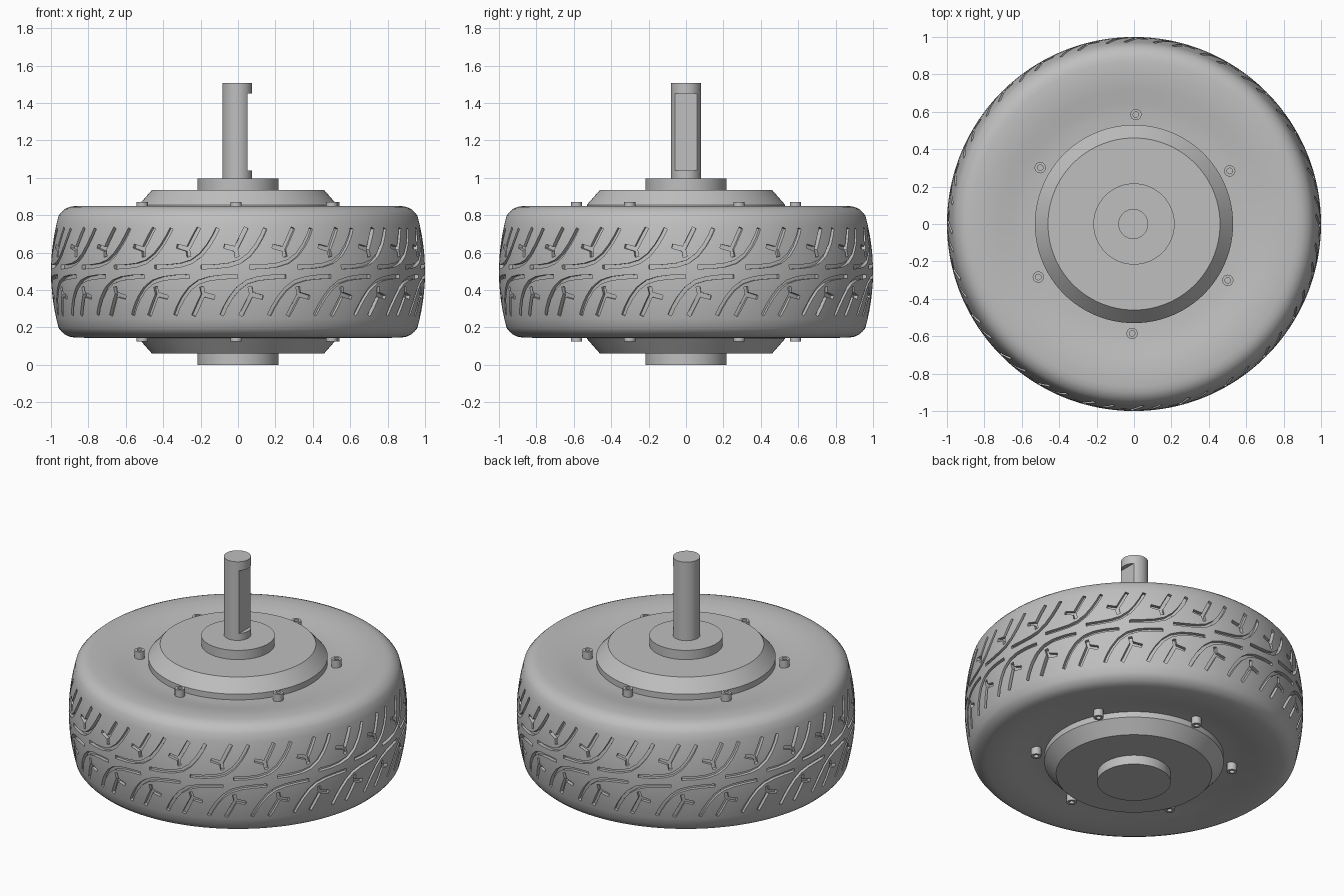
import bpy, bmesh, math
from mathutils import Vector

if "Cube" in bpy.data.objects:
    bpy.data.objects.remove(bpy.data.objects["Cube"])

MID = 0.4975          # height of the wheel's middle plane
REPEATS = 24          # tread pattern repeats
DEPTH = 0.022         # groove depth
TONE = (0.52, 0.52, 0.52, 1)

grey = bpy.data.materials.new("light_grey")
grey.use_nodes = True
grey.diffuse_color = TONE
grey.node_tree.nodes["Principled BSDF"].inputs["Base Color"].default_value = TONE


def finish(name, bm, location=(0, 0, MID)):
    bmesh.ops.remove_doubles(bm, verts=bm.verts, dist=1e-5)
    bmesh.ops.recalc_face_normals(bm, faces=bm.faces)
    mesh = bpy.data.meshes.new(name)
    bm.to_mesh(mesh)
    bm.free()
    obj = bpy.data.objects.new(name, mesh)
    bpy.context.collection.objects.link(obj)
    obj.location = location
    mesh.materials.append(grey)
    return obj


def smooth(obj):
    bpy.ops.object.select_all(action='DESELECT')
    obj.select_set(True)
    bpy.context.view_layer.objects.active = obj
    bpy.ops.object.shade_smooth_by_angle(angle=math.radians(32))


def carve(obj, cutter):
    cutter.hide_render = True
    cut = obj.modifiers.new("carve", 'BOOLEAN')
    cut.operation = 'DIFFERENCE'
    cut.solver = 'EXACT'
    cut.use_self = True
    cut.object = cutter
    bpy.context.view_layer.objects.active = obj
    bpy.ops.object.modifier_apply(modifier=cut.name)
    bpy.data.objects.remove(cutter)


def lathe(name, profile, segments, location=(0, 0, MID), closed=False):
    # closed profiles make a ring, open ones start and end on the axis
    bm = bmesh.new()
    rings = []
    for r, z in profile:
        if r == 0:
            rings.append([bm.verts.new((0, 0, z))] * segments)
        else:
            rings.append([bm.verts.new((r * math.cos(math.tau * i / segments),
                                        r * math.sin(math.tau * i / segments), z))
                          for i in range(segments)])
    pairs = list(zip(rings, rings[1:])) + ([(rings[-1], rings[0])] if closed else [])
    for a, b in pairs:
        for i in range(segments):
            j = (i + 1) % segments
            bm.faces.new(dict.fromkeys((a[i], a[j], b[j], b[i])))
    return finish(name, bm, location)


def mirrored(half):
    return half + [(r, -z) for r, z in reversed(half)]


def crown(z):
    return 1 - 0.45 * z * z


# Tyre body: dished sidewalls, rounded shoulders and a crowned tread
side = [(0.5, 0.32), (0.58, 0.322), (0.65, 0.33), (0.72, 0.344), (0.8, 0.353),
        (0.87, 0.352), (0.9, 0.347), (0.925, 0.336), (0.943, 0.32)]
tread = [(crown(z), z) for z in (0.3 - 0.05 * i for i in range(13))]
tyre = lathe("tyre", side + tread + [(r, -z) for r, z in reversed(side)], 192, closed=True)


# Tread grooves: flat outlines wrapped around the crown and cut away
def wrap(p, turn, flip, outer):
    angle = turn + flip * p.x - math.pi / 2
    z = flip * p.y
    r = 1.04 if outer else crown(z) - DEPTH
    return r * math.cos(angle), r * math.sin(angle), z


def add_prism(bm, outline, cells, turn, flip):
    low = [bm.verts.new(wrap(p, turn, flip, False)) for p in outline]
    high = [bm.verts.new(wrap(p, turn, flip, True)) for p in outline]
    for cell in cells:
        bm.faces.new([low[i] for i in reversed(cell)])
        bm.faces.new([high[i] for i in cell])
    for i in range(len(outline)):
        j = (i + 1) % len(outline)
        bm.faces.new((low[i], low[j], high[j], high[i]))


def ribbon(path, width):
    pts = [Vector(p) for p in path]
    left, right = [], []
    for i, p in enumerate(pts):
        d = (pts[min(i + 1, len(pts) - 1)] - pts[max(i - 1, 0)]).normalized()
        n = Vector((-d.y, d.x)) * width / 2
        left.append(p + n)
        right.append(p - n)
    n = len(pts)
    cells = [(i, i + 1, 2 * n - 2 - i, 2 * n - 1 - i) for i in range(n - 1)]
    return right + left[::-1], cells


def fork(centre, tips, width):
    # three arms, counter-clockwise, meeting in a small triangle
    c = Vector(centre)
    dirs = [(Vector(t) - c).normalized() for t in tips]
    outline = []
    for i, t in enumerate(tips):
        n = Vector((-dirs[i].y, dirs[i].x)) * width / 2
        between = -dirs[(i + 2) % 3]
        outline += [Vector(t) - n, Vector(t) + n, c + between * width * 0.6]
    cells = [(8, 0, 1, 2), (2, 3, 4, 5), (5, 6, 7, 8), (2, 5, 8)]
    return outline, cells


sweep = ribbon([(-0.2, 0.025), (-0.12, 0.028), (-0.05, 0.036), (0.01, 0.054),
                (0.06, 0.09), (0.1, 0.14), (0.13, 0.19), (0.15, 0.232)], 0.02)
branch = fork((-0.015, 0.122), [(0.045, 0.235), (-0.075, 0.137), (-0.005, 0.08)], 0.022)
bm = bmesh.new()
for k in range(REPEATS):
    turn = math.tau * k / REPEATS
    for flip, shift in ((1, 0), (-1, 0.06)):
        for outline, cells in (sweep, branch):
            add_prism(bm, outline, cells, turn + shift, flip)
carve(tyre, finish("groove_cutter", bm))
smooth(tyre)

# Hub: chamfered cover and boss on both sides
hub = lathe("hub", mirrored([(0, 0.4975), (0.217, 0.4975), (0.217, 0.4375),
                             (0.46, 0.4375), (0.53, 0.358), (0.53, 0.3)]), 96)
smooth(hub)

# Axle with a flat milled into its left side
axle = lathe("axle", [(0, 0.45), (0.08, 0.45), (0.08, 1.01), (0, 1.01)], 64,
             (-0.004, 0, MID))
bm = bmesh.new()
bmesh.ops.create_cube(bm, size=1)
bmesh.ops.scale(bm, vec=(0.1, 0.3, 0.41), verts=bm.verts)
carve(axle, finish("flat_cutter", bm, (0.1, 0, 1.245)))
smooth(axle)

# Socket-head bolts around the hub, both sides
for k in range(6):
    a = math.radians(60 * k + 29)
    spot = (0.585 * math.cos(a), 0.585 * math.sin(a), MID)
    for label, s in (("top", 1), ("bottom", -1)):
        bolt = lathe(f"{label}_bolt_{k + 1}",
                     [(0, 0.345 * s), (0.015, 0.345 * s), (0.015, 0.372 * s),
                      (0.03, 0.372 * s), (0.03, 0.3 * s), (0, 0.3 * s)], 24, spot)
        smooth(bolt)
